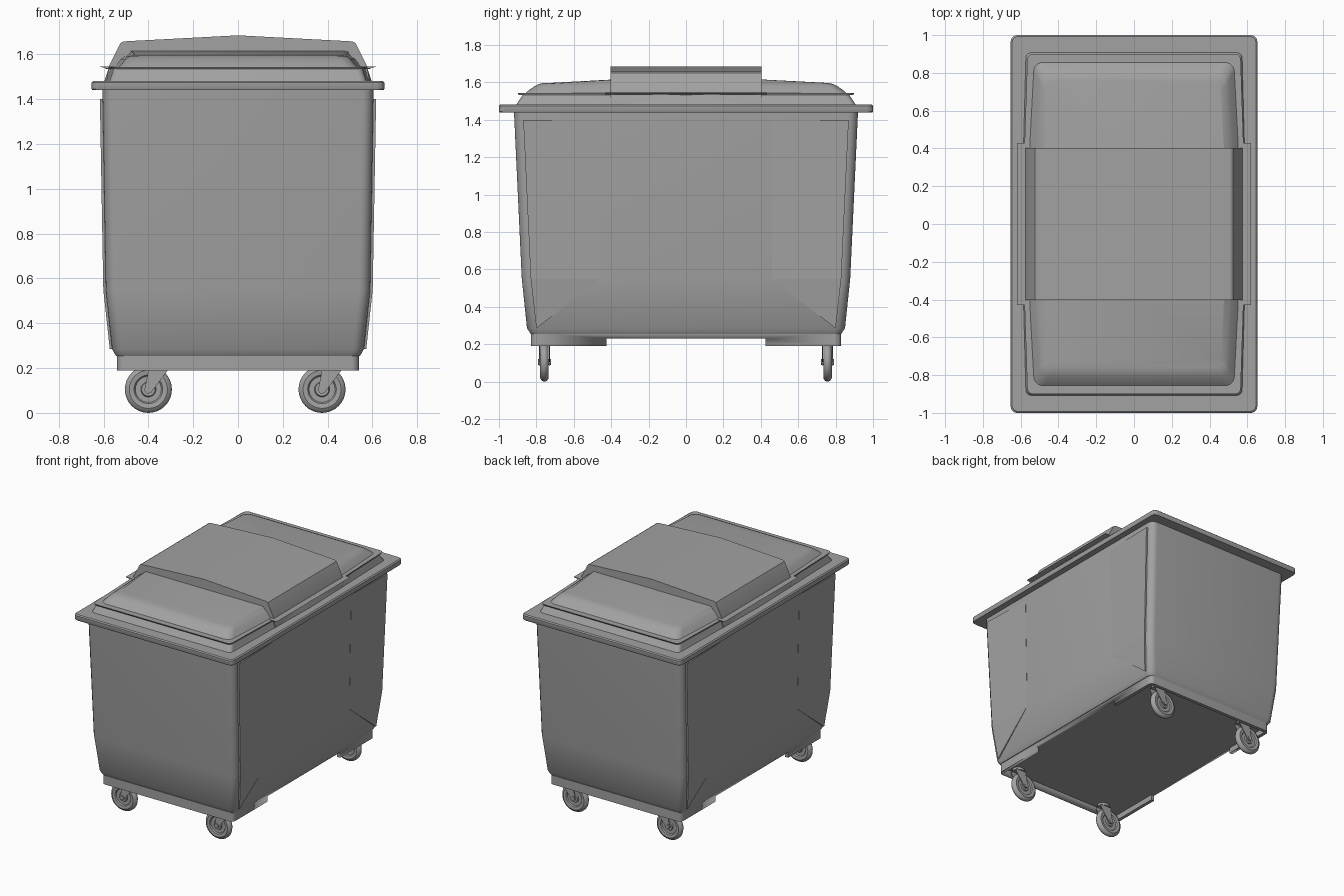
import bpy, bmesh
from math import sin, cos, pi, radians

old = bpy.data.objects.get("Cube")
if old:
    bpy.data.objects.remove(old)

grey = bpy.data.materials.new("plain_grey")
grey.use_nodes = True
grey.diffuse_color = (0.36, 0.36, 0.36, 1)
grey.node_tree.nodes["Principled BSDF"].inputs["Base Color"].default_value = grey.diffuse_color


def finish(name, bm, smooth=35):
    bmesh.ops.recalc_face_normals(bm, faces=bm.faces)
    mesh = bpy.data.meshes.new(name)
    bm.to_mesh(mesh)
    bm.free()
    mesh.materials.append(grey)
    ob = bpy.data.objects.new(name, mesh)
    bpy.context.collection.objects.link(ob)
    bpy.ops.object.select_all(action='DESELECT')
    bpy.context.view_layer.objects.active = ob
    ob.select_set(True)
    if smooth:
        bpy.ops.object.shade_smooth_by_angle(angle=radians(smooth))
    return ob


def skin(bm, rings, closed=False):
    """Bridge equal rings of points, capping the ends unless closed."""
    rows = [[bm.verts.new(p) for p in ring] for ring in rings]
    n = len(rows[0])
    pairs = list(zip(rows, rows[1:])) + ([(rows[-1], rows[0])] if closed else [])
    for a, b in pairs:
        for i in range(n):
            j = (i + 1) % n
            bm.faces.new((a[i], a[j], b[j], b[i]))
    if not closed:
        bm.faces.new(rows[0])
        bm.faces.new(rows[-1])


def rounded(hx, hy, z, r, steps=6):
    """Rounded rectangle at height z."""
    ring = []
    for k, (sx, sy) in enumerate(((1, 1), (-1, 1), (-1, -1), (1, -1))):
        for i in range(steps + 1):
            a = (k + i / steps) * pi / 2
            ring.append((sx * (hx - r) + r * cos(a), sy * (hy - r) + r * sin(a), z))
    return ring


def loft(name, levels, bulge=0, rise=0):
    """Stack rounded rectangles; bulge widens and rise lifts the middle."""
    bm = bmesh.new()
    skin(bm, [rounded(*lv) for lv in levels])
    if bulge:
        top = levels[-1][2]
        bmesh.ops.bisect_plane(bm, geom=bm.verts[:] + bm.edges[:] + bm.faces[:],
                               plane_co=(0, 0, 0), plane_no=(0, 1, 0))
        for v in bm.verts:
            if abs(v.co.y) < 1e-4:
                v.co.x *= 1 + bulge
                if v.co.z > top - 1e-4:
                    v.co.z += rise
    return finish(name, bm)


def prism(name, outline, y0, y1, inset=0):
    """Extrude an xz outline along y."""
    bm = bmesh.new()
    skin(bm, [[(x, y, z) for x, z in outline] for y in (y0, y1)])
    return finish(name, bm, 20)


def box(name, hx, hy, z0, z1):
    return prism(name, [(-hx, z0), (hx, z0), (hx, z1), (-hx, z1)], -hy, hy)


# Tub
loft("tub_body", [(0.545, 0.83, 0.255, 0.04), (0.562, 0.85, 0.285, 0.05),
                  (0.59, 0.878, 0.55, 0.05), (0.605, 0.92, 1.45, 0.05)])
loft("rim", [(0.65, 0.997, 1.44, 0.035), (0.653, 1.0, 1.445, 0.035),
             (0.653, 1.0, 1.475, 0.035), (0.645, 0.992, 1.482, 0.03)])

# Base skirt, hollow below and notched along both long sides
skirt = loft("base_skirt", [(0.54, 0.83, 0.19, 0.035), (0.54, 0.83, 0.262, 0.035)])
for cutter in (box("cavity_cutter", 0.515, 0.805, 0.1, 0.23),
               box("notch_cutter", 0.8, 0.425, 0.1, 0.23)):
    cutter.hide_render = True
    mod = skirt.modifiers.new("cut", 'BOOLEAN')
    mod.operation = 'DIFFERENCE'
    mod.solver = 'EXACT'
    mod.object = cutter
    bpy.context.view_layer.objects.active = skirt
    bpy.ops.object.modifier_apply(modifier=mod.name)
    bpy.data.objects.remove(cutter)


# Raised wedge panels at the ends of the long sides
def side_x(z):
    if z > 0.55:
        return 0.59 + (z - 0.55) * 0.0167
    return 0.562 + (z - 0.285) * 0.1057


panel = [(0.46, 1.40), (0.46, 0.55), (0.80, 0.285), (0.83, 0.55), (0.87, 1.40)]
for sx, side in ((1, "left"), (-1, "right")):
    for sy, end in ((-1, "front"), (1, "back")):
        bm = bmesh.new()
        rows = []
        for wedge in (-1, 1):
            rows.append([bm.verts.new((sx * (side_x(z) + (wedge * 0.01 if wedge < 0 else
                         0.001 + 0.011 * (y - 0.46) / 0.4)), sy * y, z)) for y, z in panel])
        for row in rows:
            bm.faces.new((row[0], row[1], row[3], row[4]))
            bm.faces.new((row[1], row[2], row[3]))
        for i in range(5):
            j = (i + 1) % 5
            bm.faces.new((rows[0][i], rows[0][j], rows[1][j], rows[1][i]))
        finish(f"{side}_{end}_panel", bm, 0)

# Lid: neck, thin flange and domed top
loft("lid_neck", [(0.575, 0.912, 1.475, 0.03), (0.555, 0.87, 1.537, 0.03)], 0.04)
loft("lid_flange", [(0.562, 0.895, 1.534, 0.03), (0.565, 0.90, 1.544, 0.03)], 0.05)
loft("lid_dome", [(0.535, 0.86, 1.54, 0.05), (0.52, 0.843, 1.556, 0.05),
                  (0.502, 0.81, 1.58, 0.05), (0.485, 0.785, 1.592, 0.05),
                  (0.46, 0.76, 1.597, 0.04)], 0.08, 0.04)

# Raised gabled hood across the middle
half = [(0.588, 1.475), (0.575, 1.55), (0.525, 1.65), (0.51, 1.658)]
outline = half + [(0, 1.685)] + [(-x, z) for x, z in reversed(half)]
prism("hood", outline, -0.403, 0.403)
prism("hood_flange", [(-0.62, 1.546), (-0.56, 1.53), (0.56, 1.53),
                      (0.62, 1.546), (0.56, 1.546), (-0.56, 1.546)], -0.43, 0.43)

# Swivel casters
tread = [(0.015, 0.02), (0.03, 0.02), (0.034, 0.012), (0.058, 0.012), (0.064, 0.02),
         (0.085, 0.023), (0.098, 0.016), (0.105, 0.005)]
section = tread + [(r, -w) for r, w in reversed(tread)]
SEG = 32


def disc(cx, cz, r, y):
    return [(cx + r * cos(i * 2 * pi / 16), y, cz + r * sin(i * 2 * pi / 16)) for i in range(16)]


for wx, side in ((0.375, "left"), (-0.40, "right")):
    for wy, end in ((-0.757, "front"), (0.757, "back")):
        tag = f"{side}_{end}"
        bm = bmesh.new()
        skin(bm, [[(wx + r * cos(a), wy + w, 0.105 + r * sin(a)) for r, w in section]
                  for a in (i * 2 * pi / SEG for i in range(SEG))], closed=True)
        finish(tag + "_wheel", bm)
        bm = bmesh.new()
        skin(bm, [disc(wx, 0.105, 0.016, wy + d) for d in (-0.035, 0.035)])
        finish(tag + "_axle", bm)
        arm = [(-0.018, 0.10), (-0.008, 0.087), (0.01, 0.088), (0.09, 0.195),
               (0.09, 0.215), (0.0, 0.215), (0.0, 0.19)]
        arm = [(wx + x, z) for x, z in arm]
        for k in (-1, 1):
            prism(f"{tag}_fork_{'a' if k < 0 else 'b'}", arm, wy + k * 0.024, wy + k * 0.029)
        bm = bmesh.new()
        skin(bm, [[(wx + 0.045 + 0.045 * cos(i * pi / 8), wy + 0.04 * sin(i * pi / 8), z)
                   for i in range(16)] for z in (0.212, 0.235)])
        finish(tag + "_swivel", bm)
